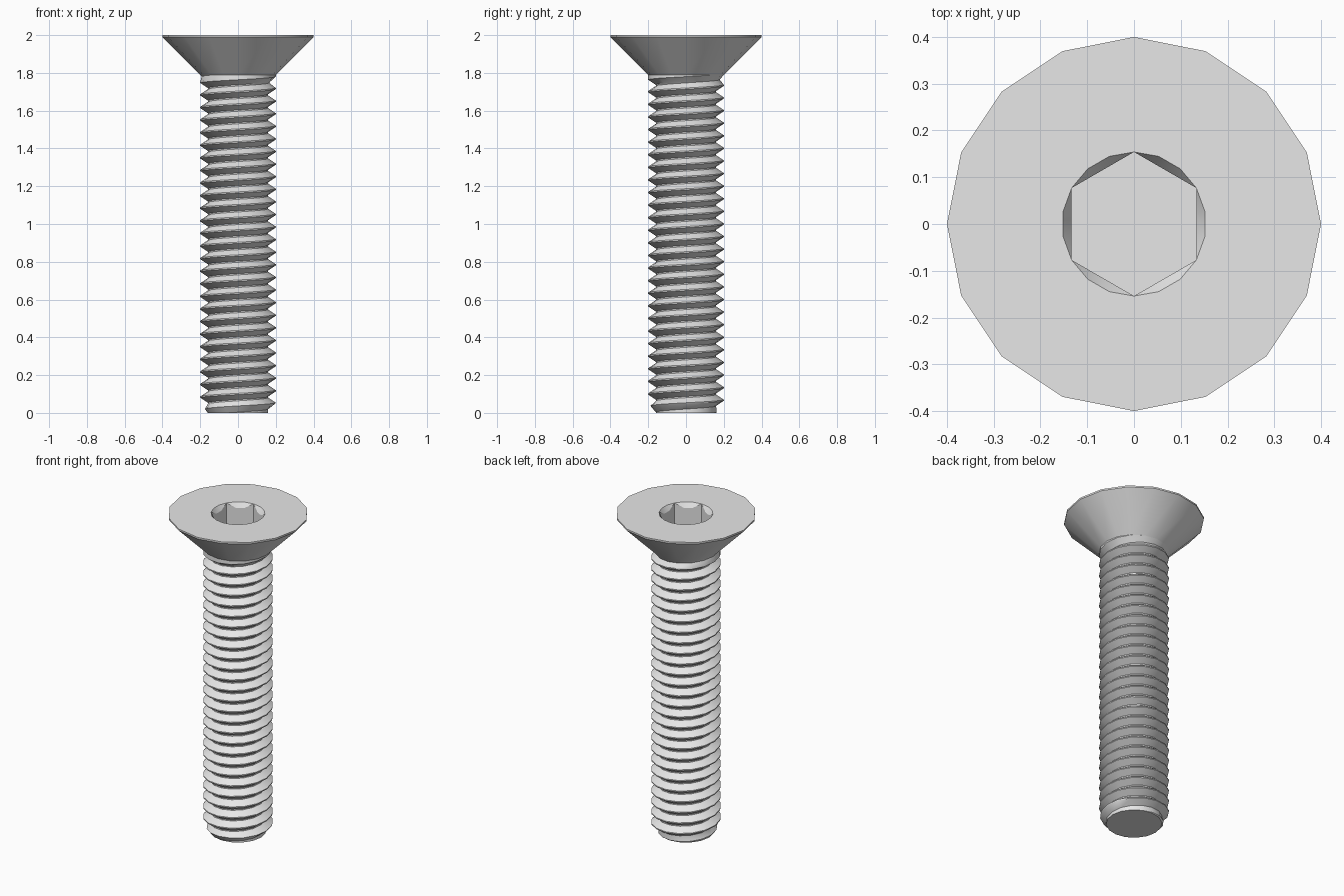
import bpy, bmesh
from math import sin, cos, pi, radians

cube = bpy.data.objects.get("Cube")
if cube:
    bpy.data.objects.remove(cube, do_unlink=True)

SIDES = 16            # facets around the screw
MAJOR, MINOR = 0.2, 0.16
PITCH = 1 / 15
NECK = 1.79           # where head meets shank
RUNOUT = 1.74         # where the thread fades into the neck

steel = bpy.data.materials.new("plain_steel")
steel.use_nodes = True
steel.diffuse_color = (0.8, 0.8, 0.8, 1)
steel.node_tree.nodes["Principled BSDF"].inputs["Base Color"].default_value = (0.8, 0.8, 0.8, 1)


def finish(bm, name):
    """Clean the mesh and make a smooth shaded object with sharp edges kept."""
    bmesh.ops.remove_doubles(bm, verts=bm.verts[:], dist=0.0002)
    bmesh.ops.recalc_face_normals(bm, faces=bm.faces[:])
    mesh = bpy.data.meshes.new(name)
    bm.to_mesh(mesh)
    bm.free()
    mesh.materials.append(steel)
    obj = bpy.data.objects.new(name, mesh)
    bpy.context.collection.objects.link(obj)
    bpy.ops.object.select_all(action='DESELECT')
    obj.select_set(True)
    bpy.context.view_layer.objects.active = obj
    bpy.ops.object.shade_smooth_by_angle(angle=radians(30))


def ring(bm, n, radius, z, start=0.0):
    return [bm.verts.new((radius * cos(start + 2 * pi * i / n),
                          radius * sin(start + 2 * pi * i / n), z)) for i in range(n)]


def skin(bm, a, b):
    """Join two rings with quads."""
    n = len(a)
    for i in range(n):
        j = (i + 1) % n
        bm.faces.new((a[i], a[j], b[j], b[i]))


def loop_edges(bm, r):
    return [bm.edges.get((r[i - 1], r[i])) for i in range(len(r))]


# Countersunk head: cone, thin rim
bm = bmesh.new()
base = ring(bm, SIDES, MAJOR, NECK)
low = ring(bm, SIDES, 0.4, 1.99)
top = ring(bm, SIDES, 0.4, 2.0)
skin(bm, base, low)
skin(bm, low, top)

# Hex socket with a conical lead-in
CORNER, DEPTH, STEPS = 0.154, 0.17, 18
FLAT = CORNER * cos(pi / 6)
mouth = ring(bm, STEPS, CORNER, 2.0, pi / 2)
lip, floor = [], []
for k in range(STEPS):
    off = radians((20 * k) % 60 - 30)          # angle from the middle of a flat
    r = FLAT / cos(off)
    a = pi / 2 + 2 * pi * k / STEPS
    lip.append(bm.verts.new((r * cos(a), r * sin(a), 2.0 - 1.6 * (CORNER - r))))
    floor.append(bm.verts.new((r * cos(a), r * sin(a), 2.0 - DEPTH)))
skin(bm, mouth, lip)
skin(bm, lip, floor)
bm.faces.new(floor)
bmesh.ops.triangle_fill(bm, edges=loop_edges(bm, top) + loop_edges(bm, mouth), use_beauty=True)
finish(bm, "countersunk_head")

# Threaded shank: a V profile swept as a right-hand helix
profile = [(0.0, MAJOR), (0.1, MAJOR), (0.5, MINOR), (0.6, MINOR)]   # pitch fraction, radius
turns = int(NECK / PITCH) + 4


def thread_radius(z, r):
    if z <= 0:
        return MINOR
    if z >= NECK:
        return MAJOR
    r = min(r, MINOR + 0.75 * z)                                     # tip chamfer
    if z > RUNOUT:
        r = max(r, MINOR + (MAJOR - MINOR) * (z - RUNOUT) / (NECK - RUNOUT))
    return r


bm = bmesh.new()
columns = []
for j in range(SIDES):
    a = 2 * pi * j / SIDES
    column = []
    for t in range(turns):
        for frac, r in profile:
            z = 0.047 + PITCH * (t - 2 + frac + j / SIDES)
            r = thread_radius(z, r)
            z = min(max(z, 0.0), NECK)
            column.append(bm.verts.new((r * cos(a), r * sin(a), z)))
    columns.append(column)
for j in range(SIDES):
    here, nxt = columns[j], columns[(j + 1) % SIDES]
    shift = len(profile) if j == SIDES - 1 else 0                    # seam climbs one pitch
    for i in range(len(here) - 1 - shift):
        quad = (here[i], nxt[i + shift], nxt[i + 1 + shift], here[i + 1])
        zs = [v.co.z for v in quad]
        if max(zs) > 0 and min(zs) < NECK:
            bm.faces.new(quad)
bmesh.ops.delete(bm, geom=[v for v in bm.verts if not v.link_faces], context='VERTS')
bm.faces.new(ring(bm, SIDES, MINOR, 0.0))                            # flat tip
finish(bm, "threaded_shank")
